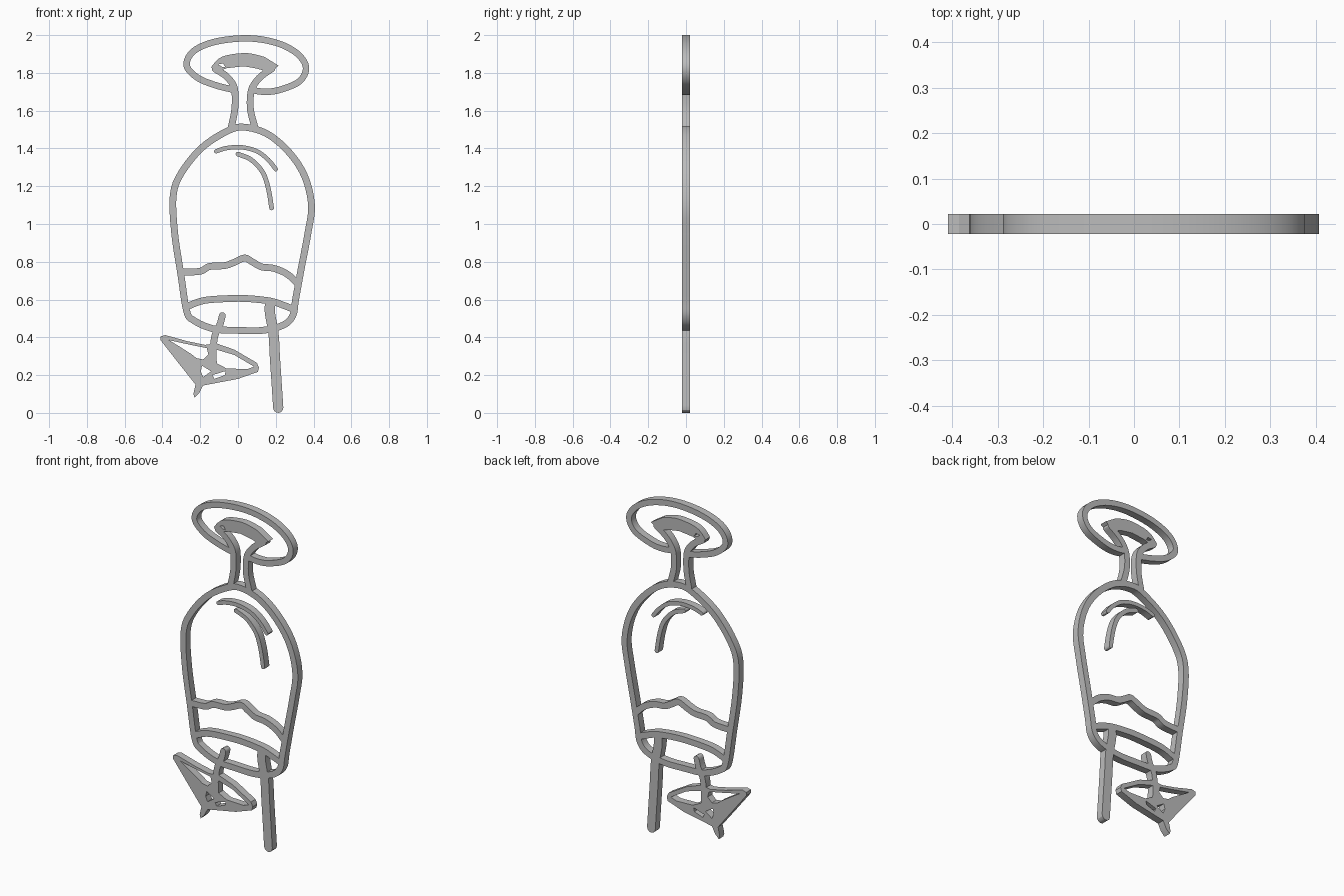
import bpy
import bmesh
from math import pi, cos, sin
from mathutils import Matrix, Vector

HALF_DEPTH = .0215
LINE = .036

# Remove the default object
default_cube = bpy.data.objects.get("Cube")
if default_cube:
    bpy.data.objects.remove(default_cube, do_unlink=True)

# Single plain colour
grey = bpy.data.materials.new("plain grey")
grey.use_nodes = True
grey_colour = (.5, .5, .5, 1)
grey.diffuse_color = grey_colour
grey.node_tree.nodes["Principled BSDF"].inputs["Base Color"].default_value = grey_colour


def smooth_path(points, closed=False, steps=6):
    """Catmull-Rom curve through the given points."""
    points = [Vector(point) for point in points]
    count = len(points)

    def pick(index):
        if closed:
            return points[index % count]
        return points[max(0, min(count - 1, index))]

    result = []
    for index in range(count if closed else count - 1):
        before, start, end, after = (pick(index + offset) for offset in (-1, 0, 1, 2))
        for step in range(steps):
            t = step / steps
            tangent_in, tangent_out = (end - before) / 2, (after - start) / 2
            result.append(start + tangent_in * t
                          + (3 * (end - start) - 2 * tangent_in - tangent_out) * t ** 2
                          + (2 * (start - end) + tangent_in + tangent_out) * t ** 3)
    if not closed:
        result.append(points[-1])
    return result


def plate(name, loops):
    """Flat upright plate; the first loop is the outline, the others are holes."""
    curve = bpy.data.curves.new(name, "CURVE")
    curve.dimensions = "2D"
    curve.fill_mode = "BOTH"
    curve.extrude = HALF_DEPTH
    for loop in loops:
        spline = curve.splines.new("POLY")
        spline.points.add(len(loop) - 1)
        for point, place in zip(spline.points, loop):
            point.co = (place[0], place[1], 0, 1)
        spline.use_cyclic_u = True
    helper = bpy.data.objects.new(name + " curve", curve)
    bpy.context.collection.objects.link(helper)
    depsgraph = bpy.context.evaluated_depsgraph_get()
    mesh = bpy.data.meshes.new_from_object(helper.evaluated_get(depsgraph))
    bpy.data.objects.remove(helper, do_unlink=True)

    # Stand the plate up and weld caps to walls
    mesh.transform(Matrix.Rotation(pi / 2, 4, "X"))
    bm = bmesh.new()
    bm.from_mesh(mesh)
    bmesh.ops.remove_doubles(bm, verts=bm.verts, dist=.0001)
    bmesh.ops.recalc_face_normals(bm, faces=bm.faces)
    bm.to_mesh(mesh)
    bm.free()
    mesh.name = name
    mesh.materials.clear()
    mesh.materials.append(grey)
    part = bpy.data.objects.new(name, mesh)
    bpy.context.collection.objects.link(part)
    bpy.ops.object.select_all(action="DESELECT")
    part.select_set(True)
    bpy.context.view_layer.objects.active = part
    bpy.ops.object.shade_smooth_by_angle()
    return part


def stroke(name, points, width=LINE, closed=False):
    """Band of even width that follows a smooth path, with round ends."""
    path = smooth_path(points, closed)
    count = len(path)
    left, right = [], []
    for index, place in enumerate(path):
        if closed:
            direction = path[(index + 1) % count] - path[index - 1]
        else:
            direction = path[min(index + 1, count - 1)] - path[max(index - 1, 0)]
        direction.normalize()
        side = Vector((-direction.y, direction.x)) * width / 2
        left.append(place + side)
        right.append(place - side)
    if closed:
        return plate(name, [right, left])

    def round_end(centre, start):
        radius = start - centre
        across = Vector((radius.y, -radius.x))
        return [centre + radius * cos(pi * k / 6) + across * sin(pi * k / 6)
                for k in range(1, 6)]

    outline = left + round_end(path[-1], left[-1])
    outline += right[::-1] + round_end(path[0], right[0])
    return plate(name, [outline])


# Upturned foot of the glass
stroke("foot_ring", [
    (-.02, 1.71), (-.12, 1.735), (-.215, 1.775), (-.272, 1.84), (-.235, 1.915),
    (-.12, 1.965), (.05, 1.983), (.2, 1.96), (.31, 1.905), (.36, 1.83),
    (.325, 1.755), (.22, 1.71), (.14, 1.7), (.07, 1.71)], width=.034)
plate("foot_centre", [
    smooth_path([(-.143, 1.83), (-.085, 1.885), (.04, 1.905), (.14, 1.885)])
    + [(.215, 1.838), (.165, 1.803), (.1, 1.823), (.03, 1.835),
       (-.06, 1.825), (-.12, 1.8)],
    [(-.105, 1.845), (-.08, 1.85), (-.068, 1.832), (-.085, 1.832)]])

# Two sides of the stem
stroke("stem_left", [(-.12, 1.82), (-.065, 1.785), (-.025, 1.735),
                     (-.015, 1.68), (-.018, 1.6), (-.035, 1.515)])
stroke("stem_right", [(.18, 1.823), (.12, 1.78), (.08, 1.73),
                      (.066, 1.68), (.067, 1.6), (.09, 1.51)])

# Bowl outline
stroke("bowl_outline", [
    (.04, 1.512), (-.05, 1.495), (-.19, 1.405), (-.3, 1.27), (-.343, 1.15),
    (-.335, .95), (-.302, .73), (-.272, .54), (-.235, .49), (-.13, .445),
    (0, .437), (.13, .437), (.24, .465), (.29, .515), (.305, .6),
    (.334, .76), (.37, .95), (.389, 1.1), (.352, 1.255), (.27, 1.38),
    (.158, 1.475)], closed=True)
stroke("bowl_rim", [(-.265, .565), (-.18, .595), (-.05, .605), (.05, .605),
                    (.17, .592), (.24, .57), (.29, .55)])

# Surface of the drink
stroke("drink_surface", [
    (-.29, .745), (-.2, .75), (-.15, .775), (-.07, .78), (-.02, .797),
    (.035, .82), (.075, .8), (.125, .773), (.19, .765), (.26, .735), (.315, .685)])

# Shine marks on the bowl
stroke("long_shine", [(-.115, 1.385), (-.06, 1.402), (.02, 1.406), (.1, 1.385),
                      (.16, 1.34), (.2, 1.29)], width=.023)
stroke("curved_shine", [(0, 1.37), (.07, 1.34), (.13, 1.275),
                        (.16, 1.19), (.178, 1.085)], width=.025)

# Straw below the rim
stroke("straw", [(.17, .58), (.169, .53), (.188, .42), (.195, .3),
                 (.205, .15), (.213, .027)], width=.054)

# Fruit wedge and its pick
stroke("fruit_pick", [(-.083, .515), (-.095, .47), (-.122, .41),
                      (-.132, .33), (-.137, .25)])
plate("fruit_wedge", [
    [(-.41, .405), (-.385, .412), (-.27, .38), (-.175, .36), (-.115, .368),
     (-.02, .335), (.1, .265), (.111, .24), (.105, .217), (0, .18),
     (-.185, .145), (-.205, .105), (-.23, .08), (-.236, .1), (-.225, .15),
     (-.32, .27), (-.41, .385)],
    [(-.365, .385), (-.25, .36), (-.165, .343), (-.157, .31), (-.185, .283),
     (-.22, .29), (-.245, .31), (-.3, .345)],
    [(-.115, .335), (-.02, .307), (.085, .245), (.05, .232), (-.06, .235),
     (-.112, .262)],
    [(-.19, .25), (-.142, .22), (-.185, .19), (-.197, .22)],
    [(-.135, .2), (-.065, .222), (-.07, .2), (-.125, .18)]])
